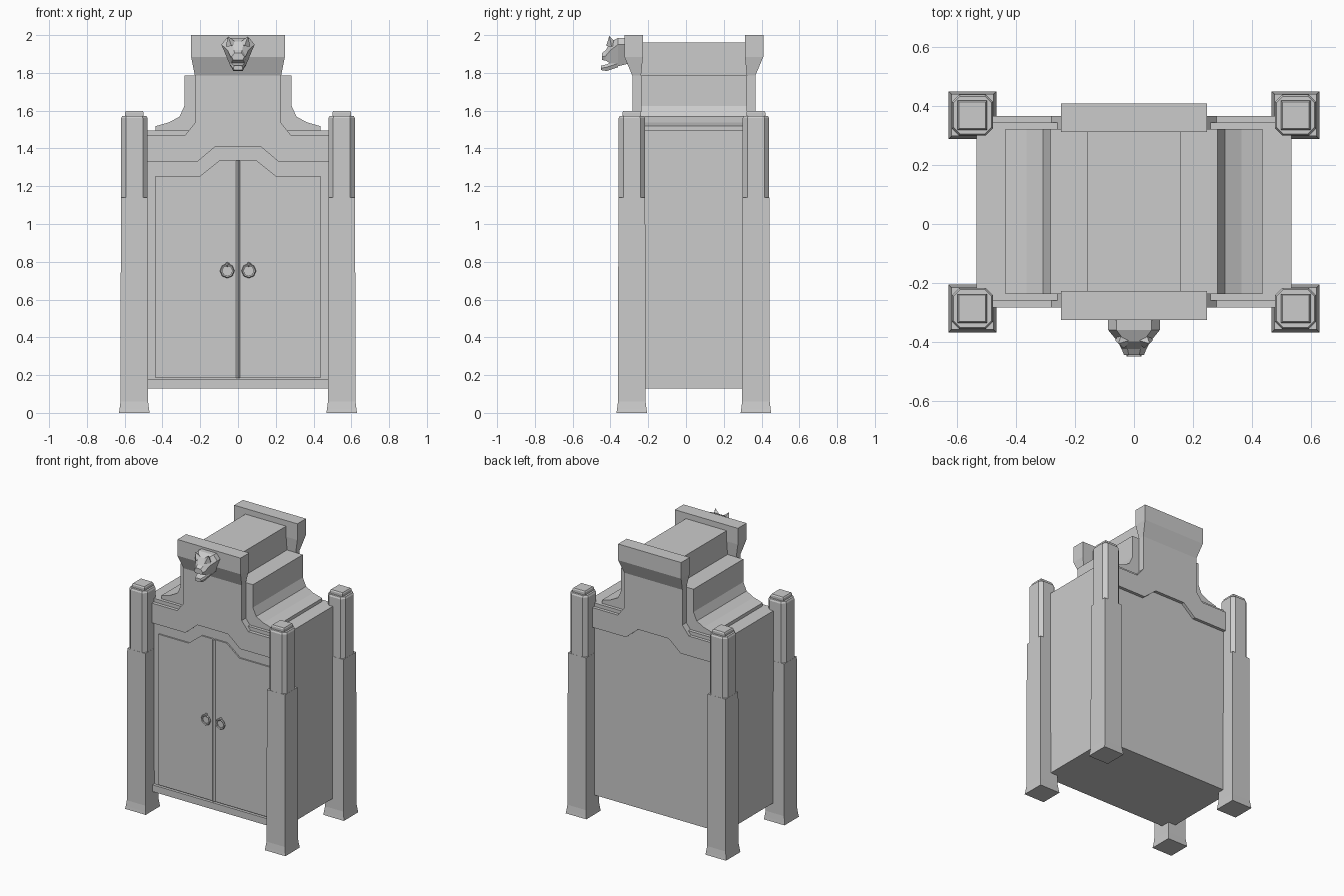
import bpy, bmesh
from math import radians

if "Cube" in bpy.data.objects:
    bpy.data.objects.remove(bpy.data.objects["Cube"])


def loft(name, rings):
    """Closed solid through rings of equal point count."""
    bm = bmesh.new()
    loops = [[bm.verts.new(p) for p in r] for r in rings]
    n = len(loops[0])
    for a, b in zip(loops, loops[1:]):
        for i in range(n):
            j = (i + 1) % n
            bm.faces.new((a[i], a[j], b[j], b[i]))
    bm.faces.new(loops[0][::-1])
    bm.faces.new(loops[-1])
    bmesh.ops.recalc_face_normals(bm, faces=bm.faces)
    me = bpy.data.meshes.new(name)
    bm.to_mesh(me)
    bm.free()
    ob = bpy.data.objects.new(name, me)
    bpy.context.collection.objects.link(ob)
    return ob


def prism(name, xz, y0, y1):
    return loft(name, [[(x, y, z) for x, z in xz] for y in (y0, y1)])


def mirrored(half):
    return half + [(-x, z) for x, z in reversed(half)]


def box(name, x0, x1, y0, y1, z0, z1):
    return prism(name, [(x0, z0), (x1, z0), (x1, z1), (x0, z1)], y0, y1)


def rect(hx, y0, y1, z):
    return [(-hx, y0, z), (hx, y0, z), (hx, y1, z), (-hx, y1, z)]


def octagon(cx, cy, z, h, c):
    k = h - c
    pts = [(h, -k), (h, k), (k, h), (-k, h), (-h, k), (-h, -k), (-k, -h), (k, -h)]
    return [(cx + x, cy + y, z) for x, y in pts]


def square(cx, cy, z, h):
    return [(cx + a * h, cy + b * h, z) for a, b in ((-1, -1), (1, -1), (1, 1), (-1, 1))]


# Corner posts: flared foot, square shaft, chamfered upper part, cap
for sx, side in ((-1, "left"), (1, "right")):
    for cy, end in ((-0.287, "front"), (0.37, "back")):
        cx = sx * 0.549
        loft(f"{end}_{side}_post",
             [square(cx, cy, z, h) for z, h in
              ((0, 0.081), (0.02, 0.078), (0.06, 0.073), (1.14, 0.071))])
        loft(f"{end}_{side}_post_top",
             [octagon(cx, cy, z, h, c) for z, h, c in
              ((1.13, 0.07, 0.025), (1.56, 0.07, 0.025), (1.572, 0.064, 0.022))])
        loft(f"{end}_{side}_post_cap",
             [square(cx, cy, z, h) for z, h in ((1.56, 0.05), (1.59, 0.05), (1.598, 0.045))])

# Cabinet body and curved roof
box("body", -0.535, 0.535, -0.26, 0.345, 0.13, 1.495)
roof = [(0.436, 1.48), (0.436, 1.518), (0.366, 1.538), (0.31, 1.568), (0.284, 1.625), (0.284, 1.787)]
prism("roof", mirrored(roof), -0.238, 0.322)
box("roof_ridge", -0.16, 0.16, -0.24, 0.33, 1.77, 1.96)

# Gables with arched lower edge, and their flared crests
gable = [(0.12, 1.41), (0.215, 1.33), (0.50, 1.33), (0.50, 1.47),
         (0.28, 1.47), (0.228, 1.535), (0.228, 1.79)]
for end, yo, yi, s in (("front", -0.284, -0.238, -1), ("back", 0.367, 0.322, 1)):
    prism(f"{end}_gable", mirrored(gable), yo, yi)
    loft(f"{end}_crest", [rect(0.228, yo, yi, 1.785),
                          rect(0.248, yo + s * 0.042, yi - s * 0.01, 1.885),
                          rect(0.248, yo + s * 0.042, yi - s * 0.01, 2.0)])

# Doors, centre strip, bottom rail, ring pulls
for s, side in ((-1, "left"), (1, "right")):
    door = [(0.005, 0.185), (0.437, 0.185), (0.437, 1.255), (0.2, 1.255), (0.1, 1.335), (0.005, 1.335)]
    prism(f"{side}_door", [(s * x, z) for x, z in door], -0.27, -0.25)
    bpy.ops.mesh.primitive_torus_add(major_segments=8, minor_segments=5, major_radius=0.032,
                                     minor_radius=0.007, location=(s * 0.057, -0.28, 0.752),
                                     rotation=(radians(90), 0, 0))
    bpy.context.object.name = f"{side}_ring_pull"
    bpy.ops.mesh.primitive_ico_sphere_add(subdivisions=1, radius=0.013,
                                          location=(s * 0.057, -0.278, 0.786))
    bpy.context.object.name = f"{side}_ring_mount"
loft("door_strip", [[(-0.013, -0.268, z), (0, -0.282, z), (0.013, -0.268, z)] for z in (0.185, 1.335)])
box("bottom_rail", -0.5, 0.5, -0.28, -0.25, 0.13, 0.178)


# Carved beast head on the front crest
def head_ring(y, w, wl, z0, zm, z1, wt):
    return [(-wl, y, z0), (wl, y, z0), (w, y, zm), (wt, y, z1), (-wt, y, z1), (-w, y, zm)]


loft("beast_head", [head_ring(-0.30, 0.088, 0.045, 1.85, 1.95, 1.985, 0.06),
                    head_ring(-0.36, 0.088, 0.04, 1.835, 1.95, 1.985, 0.06),
                    head_ring(-0.40, 0.055, 0.035, 1.85, 1.92, 1.965, 0.03),
                    head_ring(-0.425, 0.042, 0.03, 1.865, 1.89, 1.92, 0.022),
                    head_ring(-0.445, 0.034, 0.025, 1.868, 1.885, 1.905, 0.018)])
loft("beast_jaw", [head_ring(-0.36, 0.045, 0.035, 1.83, 1.85, 1.87, 0.04),
                   head_ring(-0.42, 0.034, 0.025, 1.81, 1.83, 1.845, 0.03),
                   head_ring(-0.45, 0.025, 0.02, 1.815, 1.825, 1.838, 0.02)])
for s, side in ((-1, "left"), (1, "right")):
    bpy.ops.mesh.primitive_cone_add(vertices=4, radius1=0.03, depth=0.05,
                                    location=(s * 0.045, -0.4, 1.972),
                                    rotation=(radians(15), s * radians(20), 0))
    bpy.context.object.name = f"beast_{side}_ear"
